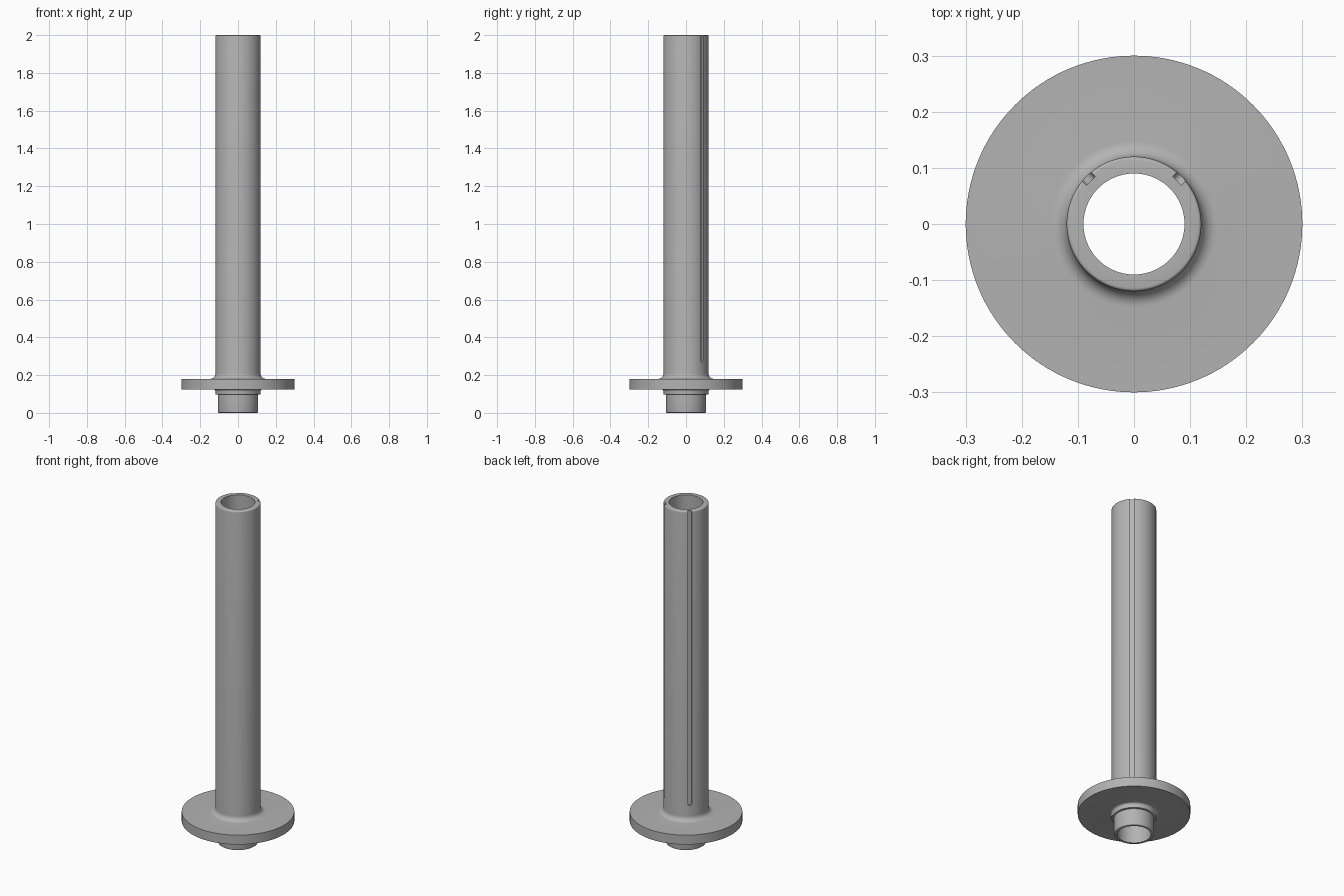
import bpy
import bmesh
from math import pi, sin, cos
from mathutils import Matrix, Vector

cube = bpy.data.objects.get("Cube")
if cube:
    bpy.data.objects.remove(cube, do_unlink=True)

SEGMENTS = 128
TUBE_R, BORE_R, FLANGE_R, SPIGOT_R = 0.12, 0.09, 0.30, 0.107

grey = bpy.data.materials.new("plain grey")
grey.use_nodes = True
colour = (0.45, 0.45, 0.45, 1)
grey.diffuse_color = colour
grey.node_tree.nodes["Principled BSDF"].inputs["Base Color"].default_value = colour


def arc(r, z, radius, start, end, steps=6):
    """Points of a rounded corner around centre (r, z), angles in quarter turns."""
    angles = [(start + (end - start) * i / steps) * pi / 2 for i in range(steps + 1)]
    return [(r + radius * cos(a), z + radius * sin(a)) for a in angles]


def make_object(name, bm):
    bmesh.ops.recalc_face_normals(bm, faces=bm.faces[:])
    mesh = bpy.data.meshes.new(name)
    bm.to_mesh(mesh)
    bm.free()
    mesh.materials.append(grey)
    obj = bpy.data.objects.new(name, mesh)
    bpy.context.collection.objects.link(obj)
    return obj


def lathe(name, profile):
    """Spin a closed profile of (radius, height) points around z."""
    bm = bmesh.new()
    rings = [[bm.verts.new((r * cos(a), r * sin(a), z)) for r, z in profile]
             for a in (2 * pi * i / SEGMENTS for i in range(SEGMENTS))]
    n = len(profile)
    for i, ring in enumerate(rings):
        after = rings[(i + 1) % SEGMENTS]
        for j in range(n):
            k = (j + 1) % n
            bm.faces.new((ring[j], after[j], after[k], ring[k]))
    return make_object(name, bm)


def groove_cutter(name, angle, depth=0.011, half=0.011, bottom=0.27):
    """Slot with a round lower end, pushed radially into the tube."""
    outline = arc(0, bottom + half, half, 2, 4, 10) + [(half, 2.1), (-half, 2.1)]
    bm = bmesh.new()
    face = bm.faces.new([bm.verts.new((TUBE_R - depth, u, z)) for u, z in outline])
    grown = bmesh.ops.extrude_face_region(bm, geom=[face])["geom"]
    moved = [v for v in grown if isinstance(v, bmesh.types.BMVert)]
    bmesh.ops.translate(bm, verts=moved, vec=Vector((0.05, 0, 0)))
    bm.transform(Matrix.Rotation(angle, 4, "Z"))
    cutter = make_object(name, bm)
    cutter.hide_render = True
    return cutter


# Hollow tube, flange, collar and spigot as one turned profile
profile = [(BORE_R, 0)]
profile += arc(SPIGOT_R - 0.006, 0.006, 0.006, -1, 0, 4)       # spigot foot
profile += [(SPIGOT_R, 0.097)]
profile += arc(TUBE_R - 0.004, 0.101, 0.004, -1, 0, 4)         # collar step
profile += arc(TUBE_R + 0.012, 0.113, 0.012, 2, 1)             # fillet under flange
profile += [(FLANGE_R, 0.125), (FLANGE_R, 0.18)]
profile += arc(TUBE_R + 0.028, 0.208, 0.028, 3, 2, 8)          # fillet over flange
profile += arc(TUBE_R - 0.006, 1.994, 0.006, 0, 1, 4)          # tube rim
profile += [(BORE_R, 2.0)]
tube = lathe("flanged_tube", profile)

# Two long grooves down the back of the tube
bpy.context.view_layer.objects.active = tube
for side, angle in (("left", pi / 4), ("right", 3 * pi / 4)):
    cutter = groove_cutter(side + "_groove_cutter", angle)
    mod = tube.modifiers.new(side + "_groove", "BOOLEAN")
    mod.operation = "DIFFERENCE"
    mod.solver = "EXACT"
    mod.object = cutter
    bpy.ops.object.modifier_apply(modifier=mod.name)
    bpy.data.objects.remove(cutter, do_unlink=True)

bpy.ops.object.select_all(action="DESELECT")
tube.select_set(True)
bpy.ops.object.shade_smooth_by_angle(angle=pi / 6)
